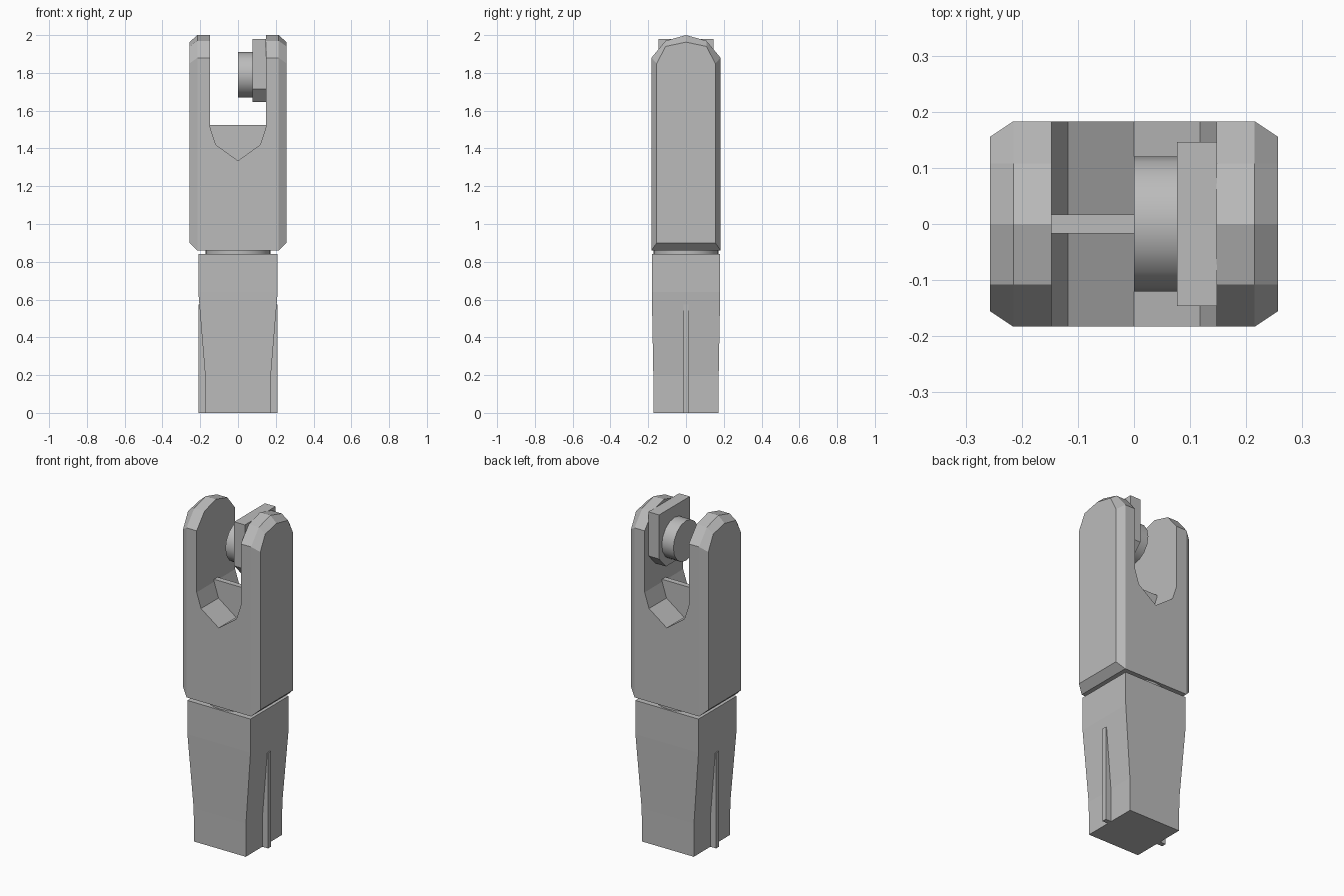
import bpy
import bmesh
import math
from mathutils import Matrix

cube = bpy.data.objects.get("Cube")
if cube:
    bpy.data.objects.remove(cube, do_unlink=True)

steel = bpy.data.materials.new("steel_grey")
steel.use_nodes = True
grey = (0.5, 0.5, 0.5, 1)
steel.diffuse_color = grey
steel.node_tree.nodes["Principled BSDF"].inputs["Base Color"].default_value = grey


def finish(name, bm):
    bmesh.ops.recalc_face_normals(bm, faces=bm.faces)
    mesh = bpy.data.meshes.new(name)
    bm.to_mesh(mesh)
    bm.free()
    mesh.materials.append(steel)
    obj = bpy.data.objects.new(name, mesh)
    bpy.context.collection.objects.link(obj)
    return obj


def loft(name, rings):
    """Skin a stack of matching rings and cap both ends."""
    bm = bmesh.new()
    loops = [[bm.verts.new(p) for p in ring] for ring in rings]
    n = len(loops[0])
    for a, b in zip(loops, loops[1:]):
        for i in range(n):
            j = (i + 1) % n
            bm.faces.new((a[i], a[j], b[j], b[i]))
    bm.faces.new(loops[0][::-1])
    bm.faces.new(loops[-1])
    return finish(name, bm)


def box(name, x0, x1, y0, y1, z0, z1):
    return loft(name, [[(x0, y0, z), (x1, y0, z), (x1, y1, z), (x0, y1, z)]
                       for z in (z0, z1)])


def cylinder(name, radius, depth, matrix, sides):
    bm = bmesh.new()
    bmesh.ops.create_cone(bm, cap_ends=True, segments=sides, radius1=radius,
                          radius2=radius, depth=depth, matrix=matrix)
    obj = finish(name, bm)
    bpy.ops.object.select_all(action="DESELECT")
    obj.select_set(True)
    bpy.context.view_layer.objects.active = obj
    bpy.ops.object.shade_smooth_by_angle(angle=math.radians(40))
    return obj


def mirrored(half):
    """Complete a half outline running from bottom to top."""
    return half + [(-u, v) for u, v in reversed(half) if u > 0]


# Fork head: rounded side outline with chamfered outer faces
full = mirrored([(0.183, 0.86), (0.183, 1.88), (0.108, 1.97), (0, 2.0)])
inset = mirrored([(0.155, 0.90), (0.155, 1.85), (0.108, 1.94), (0, 1.963)])
sections = [(-0.257, inset), (-0.215, full), (0.215, full), (0.257, inset)]
head = loft("fork_head", [[(x, y, z) for y, z in s] for x, s in sections])

# Slot between the two fork arms
slot = mirrored([(0, 1.335), (0.118, 1.42), (0.147, 1.51), (0.147, 2.2)])
cutter = loft("slot_cutter", [[(x, y, z) for x, z in slot] for y in (-0.4, 0.4)])
cutter.hide_render = True
cut = head.modifiers.new("slot", "BOOLEAN")
cut.operation = "DIFFERENCE"
cut.solver = "EXACT"
cut.object = cutter
bpy.context.view_layer.objects.active = head
bpy.ops.object.modifier_apply(modifier=cut.name)
bpy.data.objects.remove(cutter, do_unlink=True)

# Thin web across the bottom of the slot
box("slot_web", -0.15, 0.15, -0.017, 0.017, 1.32, 1.525)

# Pin and its flat-topped head on the left arm
pin_matrix = Matrix.Translation((0.045, 0, 1.79)) @ Matrix.Rotation(math.pi / 2, 4, "Y")
cylinder("pin", 0.12, 0.09, pin_matrix, 16)
plate = mirrored([(0.08, 1.645), (0.146, 1.715), (0.146, 1.98)])
loft("pin_head", [[(x, y, z) for y, z in plate] for x in (0.077, 0.148)])

# Round neck joining the head and shank
cylinder("neck", 0.172, 0.04, Matrix.Translation((0, 0, 0.85)), 24)

# Tapered square shank
levels = [(0, 0.172, 0.172), (0.2, 0.174, 0.173), (0.64, 0.21, 0.181), (0.842, 0.21, 0.181)]
loft("shank", [[(-x, -y, z), (x, -y, z), (x, y, z), (-x, y, z)] for z, x, y in levels])

# Guide ribs on the shank sides
for side, sign in (("left", 1), ("right", -1)):
    inner, outer = sorted((sign * 0.15, sign * 0.21))
    box(side + "_rib", inner, outer, -0.014, 0.014, 0, 0.575)
